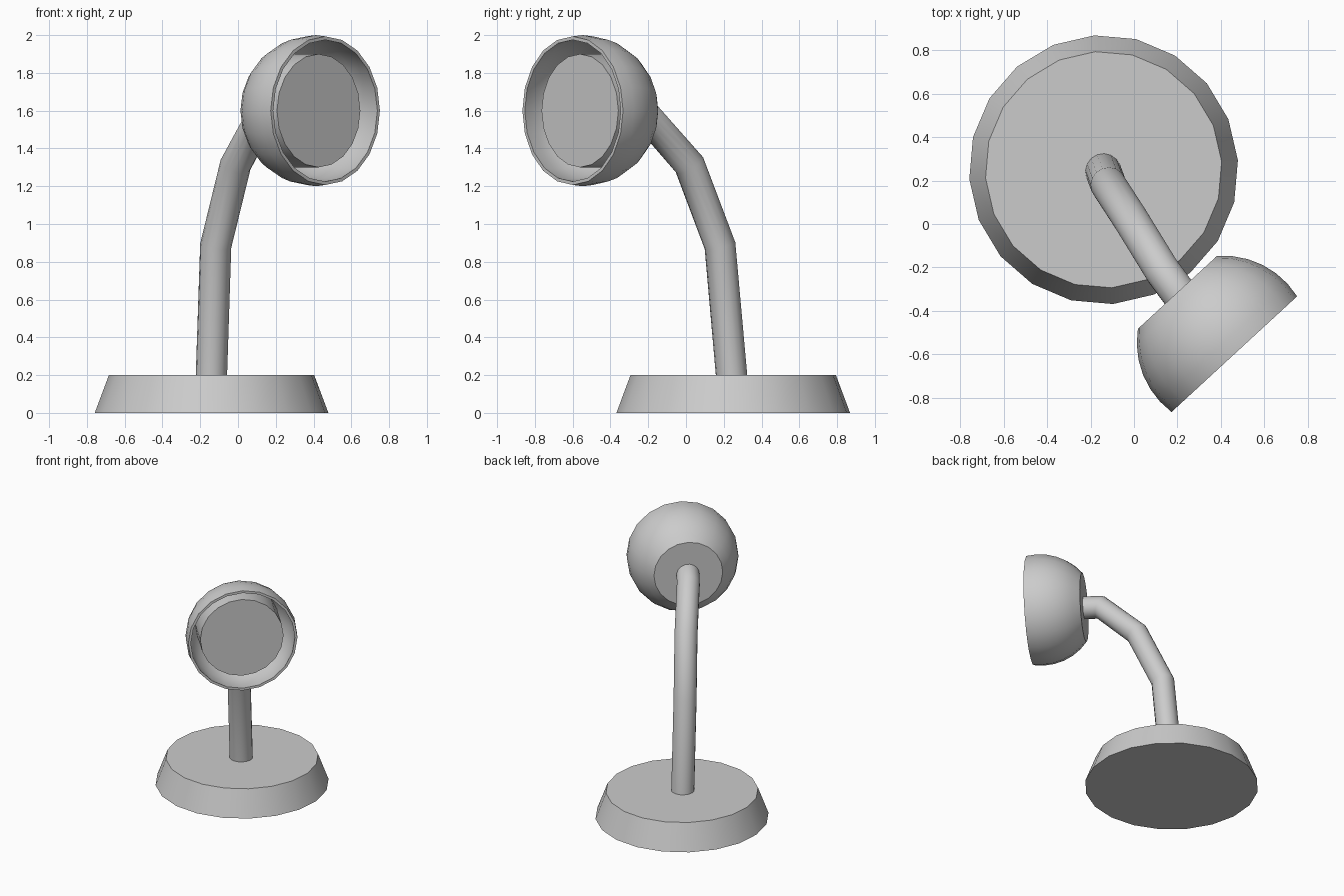
import bpy, bmesh, math
from mathutils import Vector, Matrix

if "Cube" in bpy.data.objects:
    bpy.data.objects.remove(bpy.data.objects["Cube"])

SEG = 20


def lathe(name, profile, matrix, closed=False, caps=True):
    """Revolve (radius, height) points about local z, then place with matrix."""
    bm = bmesh.new()
    rings = []
    for r, h in profile:
        rings.append([bm.verts.new((r * math.cos(2 * math.pi * i / SEG),
                                    r * math.sin(2 * math.pi * i / SEG), h))
                      for i in range(SEG)])
    pairs = list(zip(rings, rings[1:]))
    for a, b in pairs:
        for i in range(SEG):
            j = (i + 1) % SEG
            bm.faces.new((a[i], a[j], b[j], b[i]))
    if caps:
        bm.faces.new(rings[0][::-1])
        bm.faces.new(rings[-1])
    bmesh.ops.recalc_face_normals(bm, faces=bm.faces)
    bm.transform(matrix)
    me = bpy.data.meshes.new(name)
    bm.to_mesh(me)
    bm.free()
    ob = bpy.data.objects.new(name, me)
    bpy.context.collection.objects.link(ob)
    bpy.ops.object.select_all(action='DESELECT')
    ob.select_set(True)
    bpy.context.view_layer.objects.active = ob
    bpy.ops.object.shade_smooth_by_angle(angle=math.radians(30))
    return ob


# Base: tapered disc
lathe("base", [(0.62, 0), (0.545, 0.2)],
      Matrix.Translation((-0.14, 0.25, 0)) @ Matrix.Rotation(math.radians(4), 4, 'Z'))

# Head frame: local z is the lamp axis, local x points up
axis = Vector((0.678, -0.736, 0)).normalized()
up = Vector((0, 0, 1))
head = Matrix((up, axis.cross(up), axis)).transposed().to_4x4()
head.translation = (0.2, -0.315, 1.6)

# Lamp shade: truncated sphere shell, open at the front
MID = 0.314


def arc(radius, start, end, n=6):
    return [(radius * math.sin(a), MID - radius * math.cos(a))
            for a in (math.radians(start + (end - start) * i / n) for i in range(n + 1))]


lathe("lamp_shade", arc(0.4, 38.3, 100.5) + arc(0.382, 101, 38.3), head)

# Lamp body: flat-faced cylinder inside the shade
lathe("lamp_body", [(0.3, 0.075), (0.3, 0.335)], head)

# Arm: bent tube
cu = bpy.data.curves.new("arm", 'CURVE')
cu.dimensions = '3D'
cu.bevel_depth = 0.083
cu.bevel_resolution = 6
cu.use_fill_caps = True
path = [(-0.144, 0.25, 0.1), (-0.118, 0.18, 0.885), (-0.013, 0.018, 1.314),
        (0.13, -0.215, 1.58), (0.215, -0.33, 1.595)]
sp = cu.splines.new('POLY')
sp.points.add(len(path) - 1)
for p, co in zip(sp.points, path):
    p.co = (*co, 1)
sp.use_smooth = True
arm = bpy.data.objects.new("arm", cu)
bpy.context.collection.objects.link(arm)
